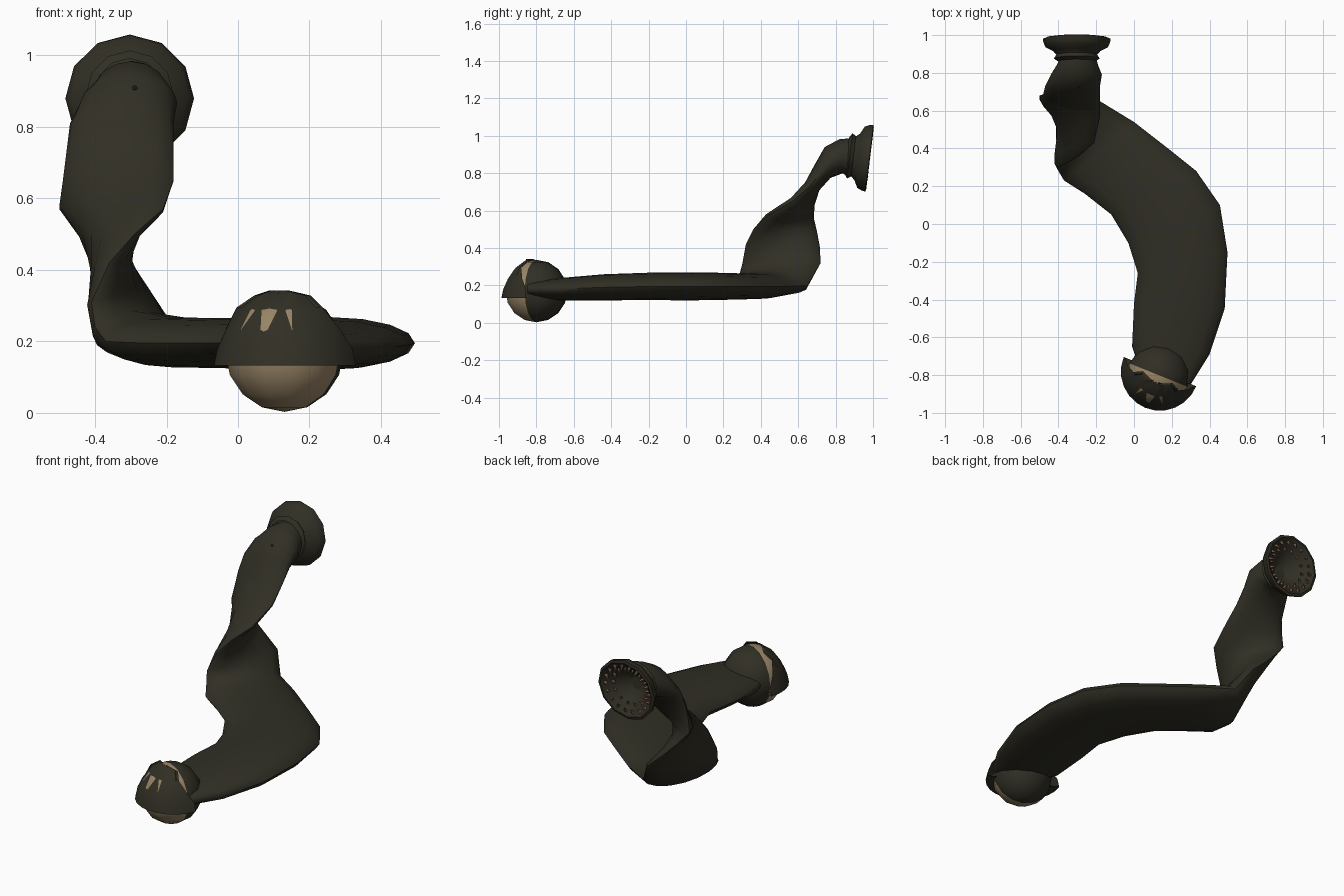
import bpy, bmesh, math
from mathutils import Vector, Matrix

cube = bpy.data.objects.get("Cube")
if cube:
    bpy.data.objects.remove(cube, do_unlink=True)


def material(name, rgb):
    m = bpy.data.materials.new(name)
    m.use_nodes = True
    m.diffuse_color = (*rgb, 1)
    bsdf = m.node_tree.nodes["Principled BSDF"]
    bsdf.inputs["Base Color"].default_value = (*rgb, 1)
    bsdf.inputs["Roughness"].default_value = 0.9
    return m


HIDE = material("dark olive hide", (0.030, 0.028, 0.018))
TAN = material("pale tan", (0.32, 0.235, 0.135))
TOOTH = material("brown tooth", (0.26, 0.14, 0.085))
BLACK = material("near black", (0.008, 0.008, 0.006))


def finish(name, bm, mats, angle=40):
    bmesh.ops.recalc_face_normals(bm, faces=bm.faces)
    me = bpy.data.meshes.new(name)
    bm.to_mesh(me)
    bm.free()
    ob = bpy.data.objects.new(name, me)
    bpy.context.collection.objects.link(ob)
    for m in mats:
        me.materials.append(m)
    bpy.ops.object.select_all(action="DESELECT")
    ob.select_set(True)
    bpy.context.view_layer.objects.active = ob
    bpy.ops.object.shade_smooth_by_angle(angle=math.radians(angle))
    return ob


def skin(bm, rings, closed=True):
    rows = [[bm.verts.new(p) for p in ring] for ring in rings]
    for a, b in zip(rows, rows[1:]):
        n = len(a)
        for i in range(n if closed else n - 1):
            j = (i + 1) % n
            bm.faces.new((a[i], a[j], b[j], b[i]))
    return rows


# Body: flattened tube that bends upward and twists; (inner edge, outer edge, half thickness)
sections = [
    ((.04, -.79, .18), (.30, -.85, .18), .05),
    ((-.01, -.65, .18), (.40, -.69, .18), .06),
    ((.00, -.42, .19), (.48, -.45, .19), .07),
    ((.02, -.26, .195), (.495, -.15, .195), .073),
    ((-.03, -.10, .195), (.455, .10, .195), .075),
    ((-.12, .05, .195), (.33, .28, .195), .073),
    ((-.26, .16, .195), (.18, .40, .195), .07),
    ((-.37, .23, .20), (.00, .54, .195), .07),
    ((-.40, .28, .24), (-.18, .65, .20), .075),
    ((-.41, .30, .31), (-.25, .72, .32), .055),
    ((-.36, .32, .42), (-.35, .715, .41), .06),
    ((-.29, .36, .50), (-.43, .70, .49), .055),
    ((-.21, .43, .57), (-.50, .68, .57), .05),
    ((-.18, .57, .65), (-.49, .68, .65), .045),
    ((-.18, .66, .73), (-.48, .69, .73), .042),
    ((-.18, .73, .81), (-.47, .73, .81), .055),
    ((-.17, .79, .87), (-.44, .79, .87), .085),
    ((-.19, .84, .885), (-.41, .84, .885), .10),
    ((-.20, .88, .885), (-.39, .88, .885), .10),
]
SIDES = 16
mids = [(Vector(a) + Vector(b)) / 2 for a, b, t in sections]
rings = []
for i, (a, b, t) in enumerate(sections):
    wide = (Vector(b) - Vector(a)) / 2
    tangent = mids[min(i + 1, len(mids) - 1)] - mids[max(i - 1, 0)]
    normal = wide.cross(tangent).normalized() * t
    angles = [math.tau * k / SIDES for k in range(SIDES)]
    rings.append([mids[i] + wide * math.cos(u) + normal * math.sin(u) for u in angles])
bm = bmesh.new()
rows = skin(bm, rings)
bm.faces.new(rows[0])
bm.faces.new(rows[-1])
finish("twisted_body", bm, [HIDE], 60)

# Sucker: ridged bell with a hollow mouth, tipped slightly downward
tip = Matrix.Translation((-.303, .98, .88)) @ Matrix.Rotation(math.radians(-7), 4, "X")


def mouth_ring(radius, depth, n=12):
    return [tip @ Vector((radius * math.cos(math.tau * k / n), depth,
                          radius * math.sin(math.tau * k / n))) for k in range(n)]


profile = [(.098, -.12), (.122, -.105), (.108, -.085), (.125, -.065), (.165, -.045),
           (.176, -.02), (.180, 0), (.165, .004), (.135, -.02), (.105, -.05), (.06, -.09), (.01, -.11)]
bm = bmesh.new()
rows = skin(bm, [mouth_ring(r, d) for r, d in profile])
bm.faces.new(rows[-1])
finish("sucker_mouth", bm, [HIDE], 50)

# Teeth: rings of small cones leaning toward the throat
bm = bmesh.new()
for radius, depth, count, size in ((.142, -.013, 18, .016), (.113, -.042, 14, .014)):
    for k in range(count):
        u = math.tau * k / count
        out = Vector((math.cos(u), 0, math.sin(u)))
        base = out * radius + Vector((0, depth, 0))
        lean = (Vector((0, 1, 0)) - out * 1.4).normalized()
        place = tip @ Matrix.Translation(base + lean * size) @ lean.to_track_quat("Z", "Y").to_matrix().to_4x4()
        bmesh.ops.create_cone(bm, cap_ends=True, segments=5, radius1=size * .7,
                              radius2=0, depth=size * 2.4, matrix=place)
finish("teeth", bm, [TOOTH], 30)

# Bulb at the front end: pale front half, dark back half
bulb_place = Matrix.Translation((.13, -.80, .17)) @ Matrix.Rotation(math.radians(-22), 4, "Z")
bm = bmesh.new()
bmesh.ops.create_uvsphere(bm, u_segments=12, v_segments=8, radius=.167)
for f in bm.faces:
    f.material_index = 0 if f.calc_center_median().y < 0 else 1
bm.transform(bulb_place)
finish("front_bulb", bm, [TAN, HIDE], 35)

# Hood: flared half bell over the bulb with a ragged rear edge
hood_profile = [(.15, -.038), (.207, -.038), (.197, .01), (.172, .065), (.13, .125), (.085, .158), (.03, .172)]
rings = []
for i, (r, z) in enumerate(hood_profile):
    limit = .02 if i < 3 else (-.012 if i % 2 else -.035)
    ring = []
    for k in range(13):
        u = math.pi + math.pi * k / 12
        ragged = limit - (.012 if k % 2 else 0)
        ring.append(bulb_place @ Vector((r * math.cos(u), min(r * math.sin(u) + .02, ragged), z)))
    rings.append(ring)
bm = bmesh.new()
skin(bm, rings, closed=False)
finish("front_hood", bm, [HIDE], 35)

# Nostril on the head
bm = bmesh.new()
bmesh.ops.create_uvsphere(bm, u_segments=8, v_segments=6, radius=.013,
                          matrix=Matrix.Translation((-.29, .735, .905)))
finish("nostril", bm, [BLACK])
